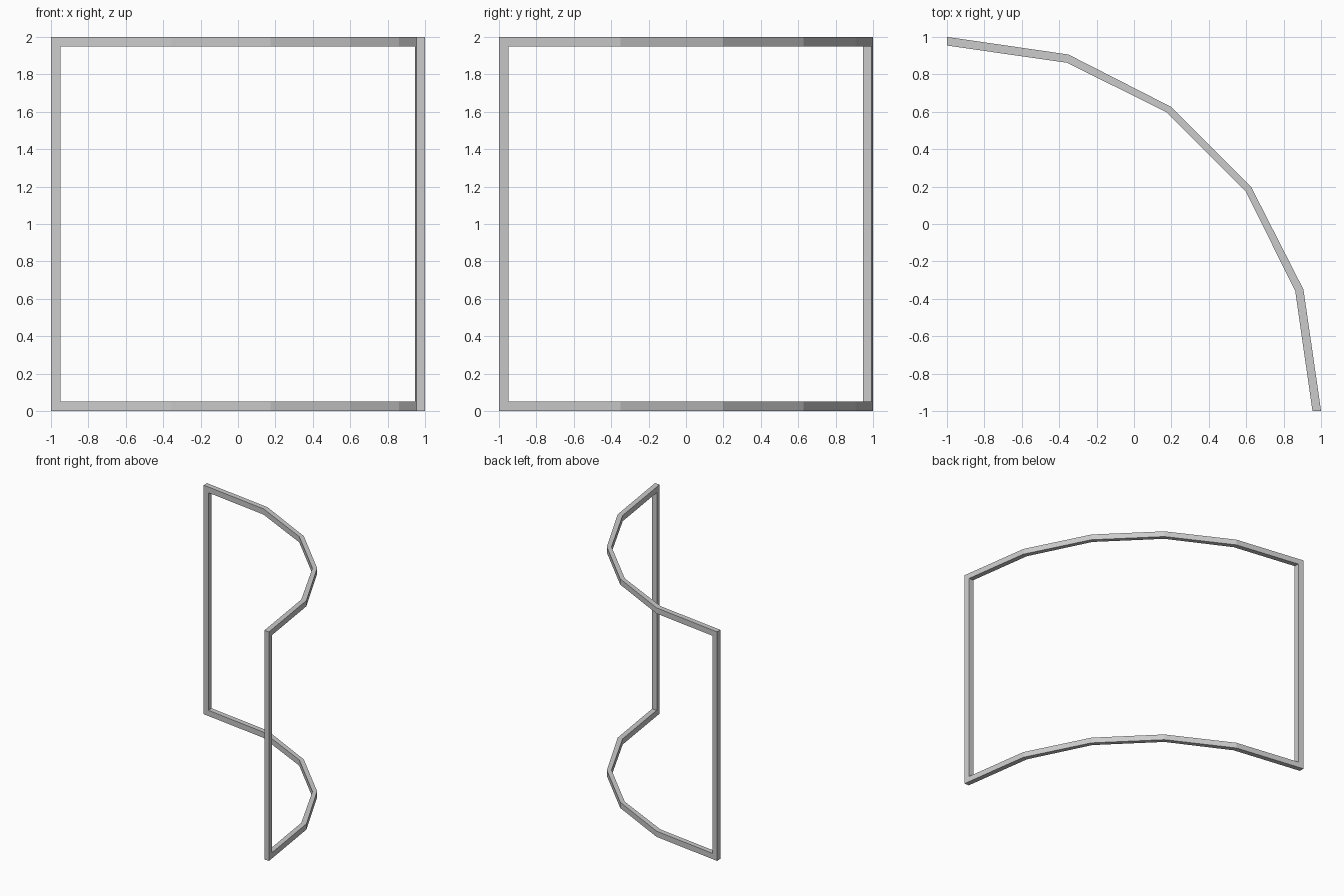
import bpy, bmesh

if "Cube" in bpy.data.objects:
    bpy.data.objects.remove(bpy.data.objects["Cube"])

# Plan stations of half the arc: (outer point, inner point); other half mirrors across x = y
half = [((-1, 1), (-1, 0.954)),
        ((-0.95, 0.993), (-0.95, 0.947)),
        ((-0.35, 0.906), (-0.358, 0.862)),
        ((0.197, 0.627), (0.173, 0.598))]
stations = half + [(o[::-1], i[::-1]) for o, i in reversed(half)]
levels = [0, 0.05, 1.95, 2]
cols, rows = len(stations) - 1, len(levels) - 1


def solid(c, r):
    # Posts are the end columns, rails the top and bottom rows
    return 0 <= c < cols and 0 <= r < rows and (c in (0, cols - 1) or r in (0, rows - 1))


bm = bmesh.new()
V = {(c, r, k): bm.verts.new((*stations[c][k], levels[r]))
     for c in range(cols + 1) for r in range(rows + 1) for k in (0, 1)}

# Curved frame: outer and inner skins, closed along every open edge
for c in range(cols):
    for r in range(rows):
        if not solid(c, r):
            continue
        ring = [(c, r), (c + 1, r), (c + 1, r + 1), (c, r + 1)]
        for k in (0, 1):
            bm.faces.new([V[(*p, k)] for p in ring])
        beside = [(c, r - 1), (c + 1, r), (c, r + 1), (c - 1, r)]
        for n, nb in enumerate(beside):
            if not solid(*nb):
                a, b = ring[n], ring[(n + 1) % 4]
                bm.faces.new([V[(*a, 0)], V[(*b, 0)], V[(*b, 1)], V[(*a, 1)]])
bmesh.ops.recalc_face_normals(bm, faces=bm.faces[:])

mesh = bpy.data.meshes.new("curved_frame")
bm.to_mesh(mesh)
bm.free()
bpy.context.collection.objects.link(bpy.data.objects.new("curved_frame", mesh))
